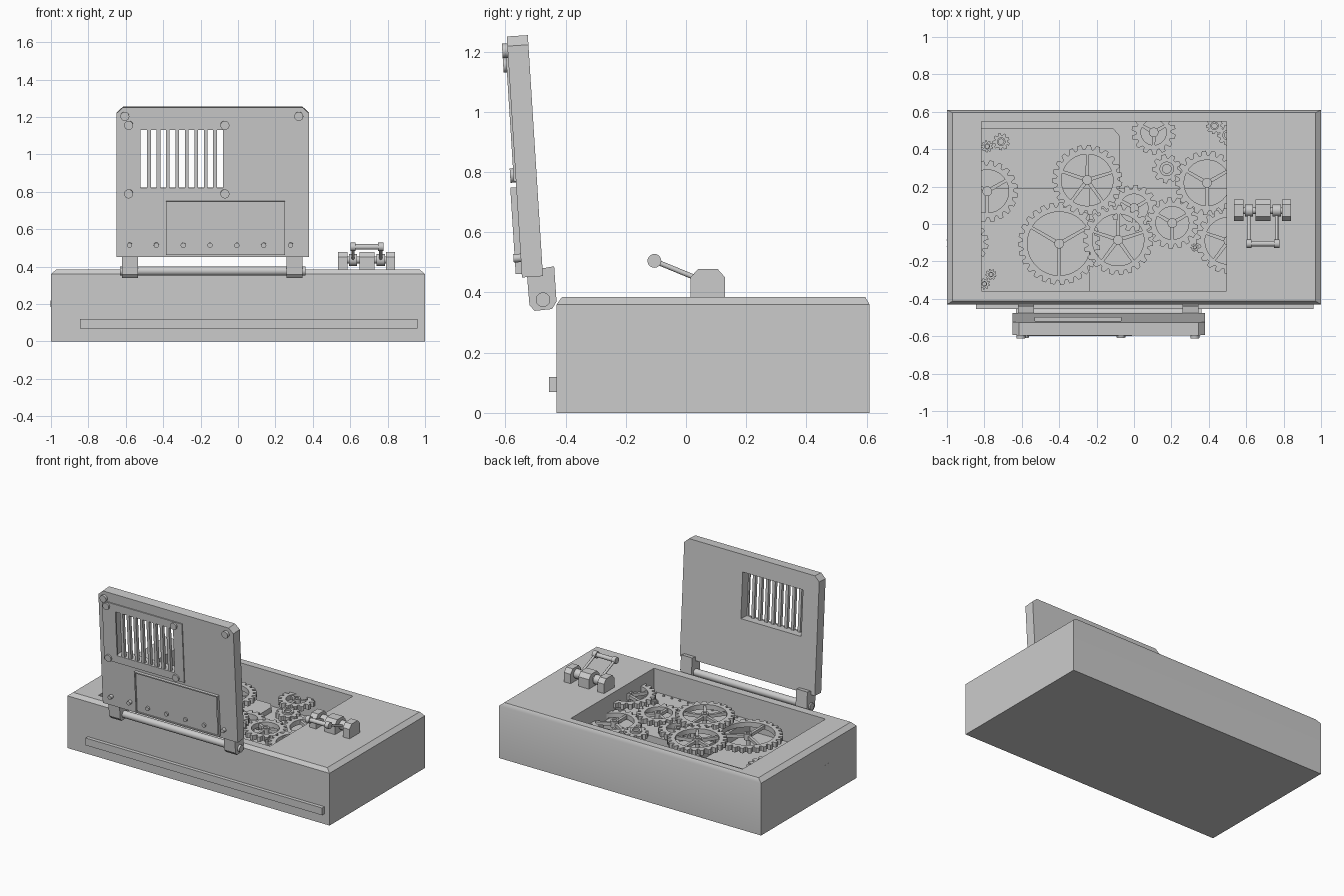
import bpy, bmesh, math
from mathutils import Matrix, Vector

if "Cube" in bpy.data.objects:
    bpy.data.objects.remove(bpy.data.objects["Cube"])


def loft(bm, loops, closed=False):
    rows = [[bm.verts.new(p) for p in l] for l in loops]
    n = len(rows[0])
    pairs = list(zip(rows, rows[1:])) + ([(rows[-1], rows[0])] if closed else [])
    for a, b in pairs:
        for i in range(n):
            j = (i + 1) % n
            bm.faces.new((a[i], a[j], b[j], b[i]))
    if not closed:
        bm.faces.new(rows[0][::-1])
        bm.faces.new(rows[-1])


def rect(x0, x1, y0, y1, z):
    return [(x0, y0, z), (x1, y0, z), (x1, y1, z), (x0, y1, z)]


def box(bm, x0, x1, y0, y1, z0, z1):
    loft(bm, [rect(x0, x1, y0, y1, z0), rect(x0, x1, y0, y1, z1)])


def cyl(bm, a, b, r, n=20):
    a, b = Vector(a), Vector(b)
    q = (b - a).to_track_quat('Z', 'Y')
    circle = [q @ Vector((r * math.cos(2 * math.pi * i / n), r * math.sin(2 * math.pi * i / n), 0)) for i in range(n)]
    loft(bm, [[a + c for c in circle], [b + c for c in circle]])


def prism_x(bm, profile, x0, x1):
    loft(bm, [[(x, y, z) for y, z in profile] for x in (x0, x1)])


def finish(name, bm, matrix=None):
    bmesh.ops.recalc_face_normals(bm, faces=bm.faces)
    if matrix:
        bm.transform(matrix)
    me = bpy.data.meshes.new(name)
    bm.to_mesh(me)
    bm.free()
    ob = bpy.data.objects.new(name, me)
    bpy.context.collection.objects.link(ob)
    return ob


def cut(ob, *dims):
    bm = bmesh.new()
    box(bm, *dims)
    cutter = finish("cutter", bm)
    cutter.hide_render = True
    mod = ob.modifiers.new("opening", 'BOOLEAN')
    mod.operation, mod.solver, mod.object = 'DIFFERENCE', 'EXACT', cutter
    bpy.context.view_layer.objects.active = ob
    bpy.ops.object.modifier_apply(modifier=mod.name)
    bpy.data.objects.remove(cutter)


def ring(bm, outer, r_in, z0, z1):
    # outer: list of (angle, radius)
    o = lambda z: [(r * math.cos(a), r * math.sin(a), z) for a, r in outer]
    i = lambda z: [(r_in * math.cos(a), r_in * math.sin(a), z) for a, r in outer]
    loft(bm, [o(z0), o(z1), i(z1), i(z0)], closed=True)


def gear(name, x, y, z, r, spokes, floor, turn=0.3):
    bm = bmesh.new()
    th = 0.034
    tooth = 0.024 if r > 0.1 else r * 0.25
    n = max(9, round(2 * math.pi * r / 0.052))
    step = 2 * math.pi / n
    outer = [((k + f) * step, r - d) for k in range(n)
             for f, d in ((0, tooth), (.22, tooth), (.36, 0), (.76, 0))]
    if spokes:
        rim = r - tooth - 0.026
        ring(bm, outer, rim, 0, th)
        hub = [(k * math.pi / 8, 0.026) for k in range(16)]
        ring(bm, hub, 0.014, -0.004, th + 0.006)
        for k in range(spokes):
            a = turn + k * 2 * math.pi / spokes
            d, s = Vector((math.cos(a), math.sin(a))), Vector((-math.sin(a), math.cos(a)))
            q = [d * 0.021 + s * .010, d * 0.021 - s * .010,
                 d * (rim + .006) - s * .008, d * (rim + .006) + s * .008]
            loft(bm, [[(p.x, p.y, h) for p in q] for h in (0.006, th - 0.006)])
    else:
        ring(bm, outer, r * 0.3, 0, th)
        hub = [(k * math.pi / 8, r * 0.5) for k in range(16)]
        ring(bm, hub, r * 0.3, th, th + 0.012)
    cyl(bm, (0, 0, floor - z), (0, 0, th), 0.0145 if spokes else r * 0.3, 16)
    finish(name, bm, Matrix.Translation((x, y, z)))


# Case with chamfered top and sunken tray
FLOOR = 0.15
bm = bmesh.new()
loft(bm, [rect(-1, 1, -.43, .61, 0), rect(-1, 1, -.43, .61, .36), rect(-.97, .97, -.412, .595, .385)])
case = finish("case", bm)
cut(case, -.815, .495, -.357, .547, FLOOR, .5)

# Front trim bar
bm = bmesh.new()
box(bm, -.845, .96, -.455, -.425, .07, .12)
finish("front_trim_bar", bm)

# Stepped plates on the tray floor, with rivets
bm = bmesh.new()
box(bm, -.24, .495, -.357, .19, FLOOR - .01, .225)
for k in range(12):
    x = -.215 + k * .062
    cyl(bm, (x, -.335, .22), (x, -.335, .231), .008, 8)
for k in range(8):
    y = -.27 + k * .062
    cyl(bm, (-.22, y, .22), (-.22, y, .231), .008, 8)
finish("front_floor_plate", bm)
bm = bmesh.new()
plate = [(-.815, .19), (-.075, .19), (-.075, .47), (-.11, .51), (-.815, .51)]
loft(bm, [[(x, y, z) for x, y in plate] for z in (FLOOR - .01, .185)])
finish("back_floor_plate", bm)

# Gears: x, y, z, radius, spokes
gears = [(-.25, .235, .295, .188, 5), (-.085, -.085, .295, .188, 5),
         (-.40, -.105, .235, .22, 3), (.105, .49, .25, .118, 3),
         (.175, .295, .25, .078, 0), (.39, .22, .235, .172, 3),
         (.205, .005, .26, .138, 3), (.505, -.09, .28, .175, 5),
         (-.785, .175, .22, .165, 3), (-.71, .44, .24, .046, 0),
         (-.785, .415, .24, .032, 0), (-.765, -.27, .22, .03, 0),
         (-.80, -.32, .22, .03, 0), (-.89, -.10, .185, .113, 3),
         (.43, .525, .24, .045, 0), (.50, .475, .24, .055, 0),
         (0, .085, .24, .125, 3), (.325, -.125, .26, .022, 0)]
for i, (x, y, z, r, s) in enumerate(gears):
    gear(f"gear_{i + 1}", x, y, z, r, s, FLOOR, .52 if s == 3 else .3)

# Lid, modelled upright and then tilted
TILT = Matrix.Translation((0, -.545, .45)) @ Matrix.Rotation(math.radians(3.6), 4, 'X')
bm = bmesh.new()
outline = [(-.65, 0), (.38, 0), (.38, .77), (.345, .802), (-.615, .802), (-.65, .77)]
loft(bm, [[(x, y, z) for x, z in outline] for y in (0, .07)])
lid = finish("lid", bm)
cut(lid, -.53, -.07, -.1, .2, .37, .685)
lid.data.transform(TILT)

# Vent frame and slats
bm = bmesh.new()
for d in ((-.62, -.52, .32, .735), (-.08, -.01, .32, .735), (-.52, -.08, .32, .372), (-.52, -.08, .682, .735)):
    box(bm, d[0], d[1], -.007, .004, d[2], d[3])
for k in range(8):
    x = -.476 + k * .0505
    box(bm, x - .010, x + .010, -.005, .018, .365, .69)
finish("vent_grille", bm, TILT)

# Raised panel on the lid front
bm = bmesh.new()
box(bm, -.385, .25, -.013, .005, .012, .30)
for d in ((-.385, .25, .012, .02), (-.385, .25, .292, .30), (-.385, -.377, .02, .292), (.24, .25, .02, .292)):
    box(bm, d[0], d[1], -.02, -.012, d[2], d[3])
finish("lid_panel", bm, TILT)

# Lid bolts and rivets
bm = bmesh.new()
for x, z in ((-.605, .755), (.325, .755), (-.585, .707), (-.07, .707), (-.585, .34), (-.07, .34)):
    cyl(bm, (x, .002, z), (x, -.018, z), .024)
for k in range(7):
    x = -.58 + k * .1435
    cyl(bm, (x, .002, .065), (x, -.024, .065), .014, 12)
finish("lid_bolts", bm, TILT)

# Hinge arms and rod
bm = bmesh.new()
arm = [(-.478, .48), (-.438, .487), (-.43, .37), (-.445, .345), (-.503, .339), (-.52, .358), (-.528, .455), (-.478, .458)]
for x in (-.62, .26):
    prism_x(bm, arm, x, x + .085)
finish("hinge_arms", bm)
bm = bmesh.new()
cyl(bm, (-.63, -.475, .376), (.36, -.475, .376), .024, 24)
finish("hinge_rod", bm)

# Latch blocks with chamfered tops
bm = bmesh.new()
block = [(.015, .38), (.13, .38), (.13, .45), (.105, .478), (.04, .478), (.015, .45)]
for x0, x1 in ((.535, .585), (.65, .73), (.79, .84)):
    prism_x(bm, block, x0, x1)
finish("latch_blocks", bm)

# Latch pivots, arms and handle
bm = bmesh.new()
cyl(bm, (.56, .072, .435), (.815, .072, .435), .018)
for x in (.615, .763):
    cyl(bm, (x - .022, .072, .435), (x + .022, .072, .435), .032)
    cyl(bm, (x, .06, .437), (x, -.105, .505), .0085, 12)
    cyl(bm, (x - .014, -.105, .505), (x + .014, -.105, .505), .023)
cyl(bm, (.61, -.105, .505), (.77, -.105, .505), .015)
finish("latch_lever", bm)

# Smooth the round parts, keep edges sharp
bpy.ops.object.select_all(action='SELECT')
bpy.ops.object.shade_smooth_by_angle(angle=math.radians(31))
